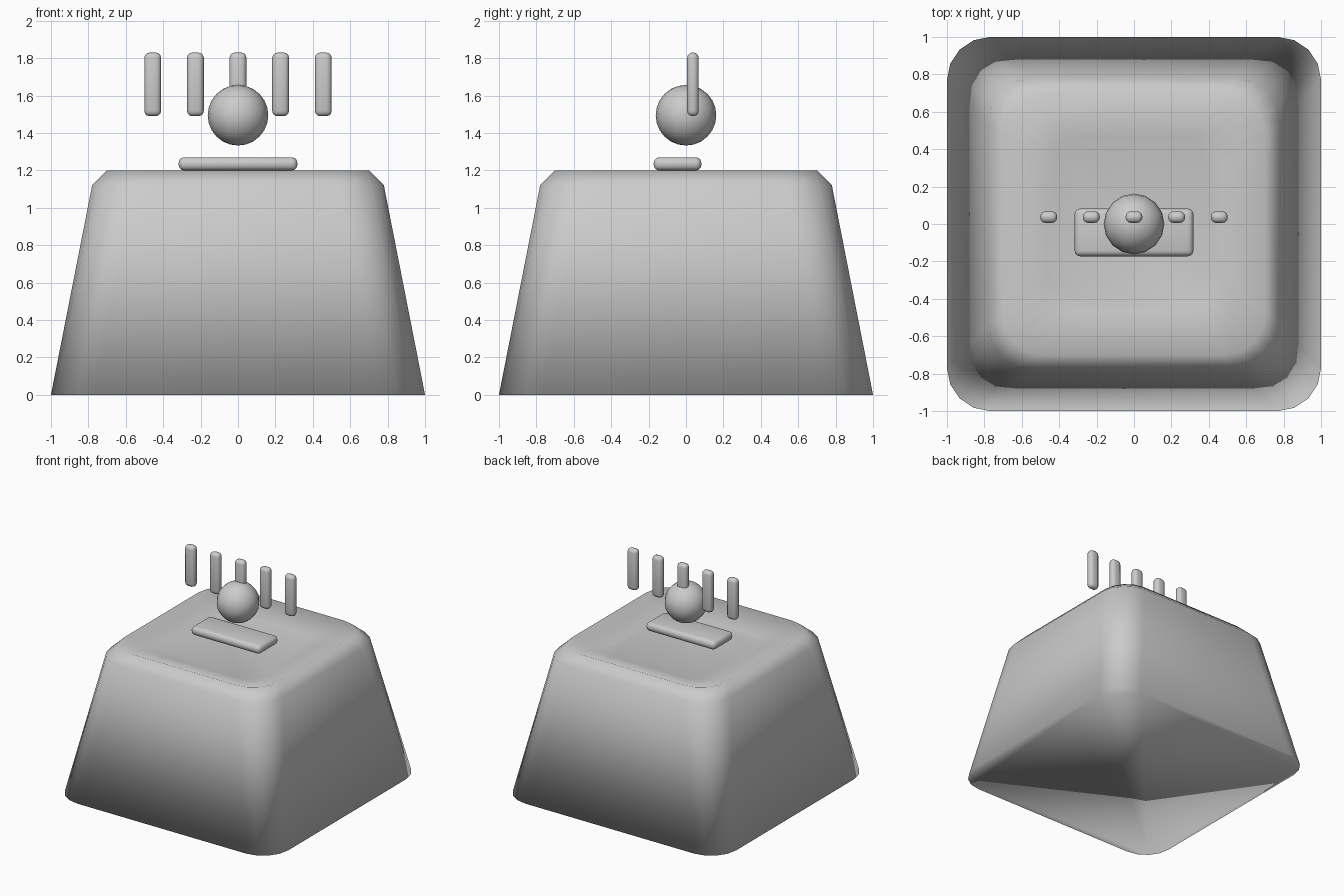
import bpy, bmesh
from math import cos, sin, pi
from mathutils import Matrix

cube = bpy.data.objects.get("Cube")
if cube:
    bpy.data.objects.remove(cube, do_unlink=True)

grey = bpy.data.materials.new("plain_grey")
grey.use_nodes = True
colour = (0.6, 0.6, 0.6, 1)
grey.diffuse_color = colour
for node in grey.node_tree.nodes:
    if node.type == 'BSDF_PRINCIPLED':
        node.inputs["Base Color"].default_value = colour


def finish(bm, name):
    """Turn a bmesh into a smooth-shaded object."""
    bmesh.ops.recalc_face_normals(bm, faces=bm.faces)
    for face in bm.faces:
        face.smooth = True
    mesh = bpy.data.meshes.new(name)
    bm.to_mesh(mesh)
    bm.free()
    mesh.materials.append(grey)
    obj = bpy.data.objects.new(name, mesh)
    bpy.context.collection.objects.link(obj)
    return obj


def rounded_square(bm, half, radius, z, steps=4):
    """Ring of vertices around a square with rounded corners."""
    ring = []
    for corner, (sx, sy) in enumerate([(1, 1), (-1, 1), (-1, -1), (1, -1)]):
        for i in range(steps + 1):
            a = (corner + i / steps) * pi / 2
            ring.append(bm.verts.new((sx * (half - radius) + radius * cos(a),
                                      sy * (half - radius) + radius * sin(a), z)))
    return ring


def rounded_box(name, centre, size, bevel):
    bm = bmesh.new()
    bmesh.ops.create_cube(bm, size=1, matrix=Matrix.Translation(centre)
                          @ Matrix.Diagonal((*size, 1)))
    bmesh.ops.bevel(bm, geom=bm.edges[:], offset=bevel, segments=3,
                    profile=0.5, affect='EDGES')
    return finish(bm, name)


# Tapered body: base, shoulder, rim and the floor of the shallow dish
bm = bmesh.new()
sections = [(1.0, 0.23, 0), (0.78, 0.24, 1.12), (0.70, 0.22, 1.2), (0.46, 0.16, 1.125)]
rings = [rounded_square(bm, *s) for s in sections]
for low, high in zip(rings, rings[1:]):
    for i in range(len(low)):
        j = (i + 1) % len(low)
        bm.faces.new((low[i], low[j], high[j], high[i]))
bm.faces.new(rings[0][::-1])
bm.faces.new(rings[-1])
finish(bm, "tapered_body")

# Ball floating over the dish
bm = bmesh.new()
bmesh.ops.create_uvsphere(bm, u_segments=16, v_segments=12, radius=0.162,
                          matrix=Matrix.Translation((0, 0, 1.495)))
finish(bm, "ball")

# Flat bar under the ball
rounded_box("flat_bar", (0, -0.045, 1.235), (0.635, 0.255, 0.07), 0.03)

# Row of upright bars
for i in range(5):
    rounded_box(f"upright_bar_{i + 1}", ((i - 2) * 0.228, 0.037, 1.66),
                (0.09, 0.062, 0.34), 0.028)
